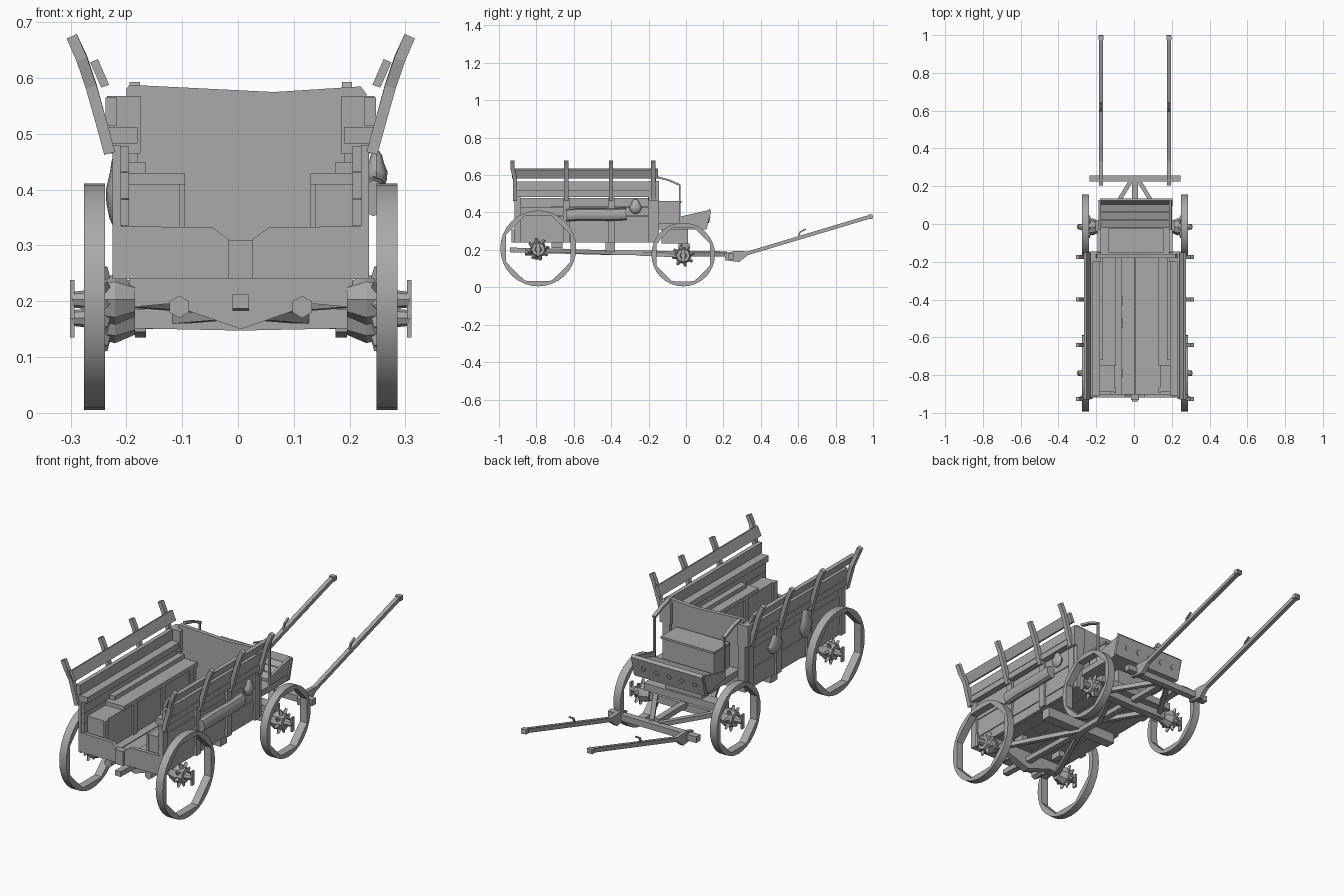
import bpy, bmesh, math
from mathutils import Vector, Matrix

old = bpy.data.objects.get("Cube")
if old:
    bpy.data.objects.remove(old, do_unlink=True)

GREY = (0.4, 0.4, 0.4, 1)
wood = bpy.data.materials.new("weathered grey")
wood.use_nodes = True
wood.diffuse_color = GREY
wood.node_tree.nodes["Principled BSDF"].inputs["Base Color"].default_value = GREY
SHIFT = 0.005


def finish(name, bm, smooth=False):
    bmesh.ops.recalc_face_normals(bm, faces=bm.faces)
    bmesh.ops.translate(bm, verts=bm.verts, vec=(SHIFT, 0, 0))
    me = bpy.data.meshes.new(name)
    bm.to_mesh(me)
    bm.free()
    me.materials.append(wood)
    ob = bpy.data.objects.new(name, me)
    bpy.context.collection.objects.link(ob)
    if smooth:
        bpy.ops.object.select_all(action='DESELECT')
        ob.select_set(True)
        bpy.context.view_layer.objects.active = ob
        bpy.ops.object.shade_smooth_by_angle(angle=math.radians(35))
    return ob


def box(name, x, y, z):
    bm = bmesh.new()
    bmesh.ops.create_cube(bm, size=1)
    for v in bm.verts:
        v.co = [(a[0] + a[1]) / 2 + c * (a[1] - a[0]) for a, c in zip((x, y, z), v.co)]
    return finish(name, bm)


def side_box(name, s, x, y, z):
    return box(name, sorted((s * x[0], s * x[1])), y, z)


def prism(name, pts, axis, lo, hi):
    """Extrude a 2D profile along x (points are y,z) or along y (points are x,z)."""
    bm = bmesh.new()
    place = (lambda p, d: (d, p[0], p[1])) if axis == 'x' else (lambda p, d: (p[0], d, p[1]))
    f = bm.faces.new([bm.verts.new(place(p, lo)) for p in pts])
    r = bmesh.ops.extrude_face_region(bm, geom=[f])
    step = (hi - lo, 0, 0) if axis == 'x' else (0, hi - lo, 0)
    bmesh.ops.translate(bm, vec=step, verts=[g for g in r["geom"] if isinstance(g, bmesh.types.BMVert)])
    return finish(name, bm)


def sweep(name, path, w, h, sides=4, smooth=False):
    """Bar along a path; w is its breadth along x (or y for crosswise bars), h the other size."""
    bm = bmesh.new()
    path = [Vector(p) for p in path]
    rings = []
    for i, p in enumerate(path):
        t = (path[min(i + 1, len(path) - 1)] - path[max(i - 1, 0)]).normalized()
        ref = Vector((0, 1, 0)) if abs(t.x) > 0.9 else Vector((1, 0, 0))
        a = (ref - t * ref.dot(t)).normalized()
        b = t.cross(a)
        k = math.sqrt(0.5) if sides == 4 else 0.5
        ang = [(j + 0.5) * math.tau / sides for j in range(sides)]
        rings.append([bm.verts.new(p + a * w * k * math.cos(q) + b * h * k * math.sin(q)) for q in ang])
    for r0, r1 in zip(rings, rings[1:]):
        for j in range(sides):
            n = (j + 1) % sides
            bm.faces.new((r0[j], r0[n], r1[n], r1[j]))
    bm.faces.new(rings[0])
    bm.faces.new(rings[-1])
    return finish(name, bm, smooth)


def blob(name, loc, size):
    bm = bmesh.new()
    bmesh.ops.create_uvsphere(bm, u_segments=12, v_segments=8, radius=1)
    for v in bm.verts:
        pinch = 0.75 if v.co.z > 0.3 else 1
        v.co = [l + c * d * k for l, c, d, k in zip(loc, v.co, size, (pinch, pinch, 1))]
    return finish(name, bm, True)


def rim(name, s, y, r):
    """Round tyre with an eight-sided opening."""
    bm = bmesh.new()
    n, rings = 32, []
    for i in range(n):
        a = i * math.tau / n
        off = (a + math.pi / 8) % (math.pi / 4) - math.pi / 8
        inner = (r - 0.028) * math.cos(math.pi / 8) / math.cos(off) + 0.012
        rings.append([bm.verts.new((s * x, y + q * math.cos(a), r + 0.005 + q * math.sin(a)))
                      for x, q in ((0.243, inner), (0.243, r), (0.281, r), (0.281, inner))])
    for i in range(n):
        for j in range(4):
            k = (j + 1) % 4
            bm.faces.new((rings[i][j], rings[i][k], rings[(i + 1) % n][k], rings[(i + 1) % n][j]))
    finish(name, bm, True)


def hub(name, s, y, z):
    bm = bmesh.new()
    for x0, x1, r0, r1 in ((0.19, 0.225, 0.03, 0.045), (0.225, 0.265, 0.045, 0.036), (0.265, 0.302, 0.018, 0.014)):
        m = Matrix.Translation((s * (x0 + x1) / 2, y, z)) @ Matrix.Rotation(s * math.pi / 2, 4, 'Y')
        bmesh.ops.create_cone(bm, cap_ends=True, segments=8, radius1=r0, radius2=r1, depth=x1 - x0, matrix=m)
    # broken spoke stubs
    for i in range(8):
        m = (Matrix.Translation((s * 0.245, y, z)) @ Matrix.Rotation(i * math.tau / 8 + 0.2, 4, 'X')
             @ Matrix.Translation((0, 0, 0.045)))
        bmesh.ops.create_cone(bm, cap_ends=True, segments=4, radius1=0.014, radius2=0.006, depth=0.03, matrix=m)
    finish(name, bm)


# Wheels and axles
for label, y, r in (("rear", -0.79, 0.203), ("front", -0.015, 0.17)):
    for s in (-1, 1):
        rim(label + "_wheel_rim", s, y, r)
        hub(label + "_wheel_hub", s, y, r)
        side_box(label + "_linchpin", s, (0.298, 0.306), (y - 0.01, y + 0.01), (r - 0.035, r + 0.035))
    mid = 0.225 if label == "rear" else 0.165
    sweep(label + "_axle", [(-0.24, y, r), (-0.12, y, (r + mid) / 2), (0, y, mid), (0.12, y, (r + mid) / 2), (0.24, y, r)], 0.04, 0.035)
prism("rear_bolster", [(-0.2, 0.22), (0, 0.15), (0.2, 0.22), (0.2, 0.24), (-0.2, 0.24)], 'y', -0.81, -0.77)
box("front_bolster", (-0.21, 0.21), (-0.04, 0.02), (0.2, 0.235))
box("front_turning_block", (-0.1, 0.1), (-0.13, 0.01), (0.235, 0.31))

# Undercarriage poles and struts
sweep("centre_pole", [(0, -0.94, 0.2), (0, -0.4, 0.185), (0, 0.22, 0.18)], 0.03, 0.025)
box("pole_hanger", (-0.2, 0.2), (-0.43, -0.38), (0.19, 0.24))
for s in (-1, 1):
    sweep("rear_strut", [(s * 0.19, -0.79, 0.2), (0, -0.38, 0.185)], 0.022, 0.022)
    sweep("front_strut", [(s * 0.17, -0.015, 0.175), (s * 0.02, 0.23, 0.175)], 0.022, 0.022)
    sweep("fork_strut", [(s * 0.12, -0.015, 0.17), (0, -0.25, 0.18)], 0.022, 0.022)
    side_box("bed_bearer", s, (0.1, 0.13), (-0.72, -0.66), (0.21, 0.24))
    sweep("pole_knob", [(s * 0.11, -0.86, 0.19), (s * 0.11, -0.8, 0.19)], 0.04, 0.04, 6)

# Shafts with crossbar
sweep("shaft_crossbar", [(-0.24, 0.24, 0.165), (-0.19, 0.24, 0.165), (0.19, 0.24, 0.165), (0.24, 0.24, 0.165)], 0.032, 0.03)
SHAFT = [(0.205, 0.18), (0.21, 0.145), (0.285, 0.135), (0.33, 0.172), (0.98, 0.366), (1, 0.378), (0.995, 0.388), (0.96, 0.381), (0.33, 0.192), (0.26, 0.195)]
for s in (-1, 1):
    prism("shaft", SHAFT, 'x', s * 0.18 - 0.01, s * 0.18 + 0.01)
    box("shaft_tip", (s * 0.18 - 0.014, s * 0.18 + 0.014), (0.975, 0.998), (0.366, 0.388))
    sweep("shaft_hook", [(s * 0.18, 0.6, 0.27), (s * 0.18, 0.61, 0.295), (s * 0.18, 0.64, 0.312)], 0.008, 0.008)

# Bed floor
for i in range(6):
    x = -0.2 + i * 0.4 / 6
    box("floor_plank", (x, x + 0.0655), (-0.915, -0.17), (0.24, 0.258 + 0.003 * (i % 2)))

# Side walls, benches and rails
POST = [(0.235, 0.465), (0.25, 0.52), (0.268, 0.585), (0.285, 0.635), (0.303, 0.675)]
for s in (-1, 1):
    for i in range(5):
        z = 0.24 + i * 0.048
        side_box("side_plank", s, (0.2, 0.218 + 0.003 * (i % 2)), (-0.915, -0.16), (z, z + 0.0465))
    for y in (-0.9, -0.64, -0.4, -0.185):
        side_box("side_batten", s, (0.215, 0.23), (y - 0.018, y + 0.018), (0.24, 0.48))
    side_box("wall_ledge", s, (0.185, 0.243), (-0.91, -0.17), (0.483, 0.512))
    side_box("lower_rail", s, (0.222, 0.242), (-0.915, -0.19), (0.515, 0.565))
    rail = [(s * x, z) for x, z in ((0.236, 0.588), (0.25, 0.583), (0.27, 0.628), (0.256, 0.634))]
    prism("upper_rail", rail, 'y', -0.93, -0.15)
    for y in (-0.915, -0.64, -0.4, -0.175):
        sweep("rail_post", [(s * x, y - 0.012 * (z > 0.6) * (y < -0.8), z) for x, z in POST], 0.02, 0.022)
    inner = 0.1 if s < 0 else 0.125
    side_box("bench_box", s, (inner + 0.008, 0.2), (-0.89, -0.18), (0.255, 0.41))
    side_box("bench_seat", s, (inner, 0.2), (-0.75, -0.18), (0.41, 0.43))
    side_box("bench_back", s, (0.17, 0.2), (-0.72, -0.18), (0.43, 0.45))
    for y in (-0.88, -0.66, -0.44, -0.22):
        side_box("bench_stile", s, (inner, inner + 0.01), (y - 0.015, y + 0.015), (0.255, 0.41))

# Tailgate with a dipped middle
gate = [(-0.225, 0.24), (0.225, 0.24), (0.225, 0.335), (0.05, 0.332), (0.02, 0.31), (-0.02, 0.31), (-0.05, 0.332), (-0.225, 0.335)]
prism("tailgate", gate, 'y', -0.918, -0.9)
box("tailgate_block", (-0.022, 0.022), (-0.932, -0.9), (0.24, 0.31))

# Front wall and corner posts
wall = [(-0.205, 0.24), (0.225, 0.24), (0.225, 0.572), (0.215, 0.585), (0.06, 0.575), (-0.2, 0.588), (-0.205, 0.58)]
prism("front_wall", wall, 'y', -0.18, -0.16)
for s in (-1, 1):
    side_box("corner_panel", s, (0.18, 0.24), (-0.2, -0.145), (0.465, 0.568))
    side_box("corner_post", s, (0.185, 0.225), (-0.185, -0.145), (0.24, 0.465))
    sweep("hand_rail", [(s * 0.19, -0.15, 0.588), (s * 0.19, -0.09, 0.572), (s * 0.19, -0.03, 0.545)], 0.018, 0.01)
    sweep("hand_rail_rod", [(s * 0.19, -0.033, 0.545), (s * 0.19, -0.033, 0.34)], 0.009, 0.009)

# Driver platform, seat and footboard
box("driver_floor", (-0.185, 0.195), (-0.16, 0.11), (0.31, 0.34))
box("driver_seat", (-0.135, 0.145), (-0.15, -0.03), (0.34, 0.455))
box("driver_seat_top", (-0.14, 0.15), (-0.15, -0.025), (0.452, 0.462))
for i in range(3):
    y, z = -0.02 + i * 0.042, 0.345 + i * 0.013
    prism("foot_plank", [(y, z), (y + 0.039, z + 0.011), (y + 0.039, z + 0.024), (y, z + 0.013)], 'x', -0.18, 0.19)
prism("dash_board", [(0.095, 0.315), (0.11, 0.312), (0.135, 0.408), (0.125, 0.42)], 'x', -0.185, 0.2)
for s in (-1, 1):
    cheek = [(-0.03, 0.34), (0.1, 0.32), (0.128, 0.415), (-0.03, 0.378)]
    prism("foot_cheek", cheek, 'x', s * 0.187 - 0.006, s * 0.187 + 0.006)
for i in range(5):
    x, r = -0.14 + i * 0.07, 0.012 + 0.004 * (i % 2)
    bm = bmesh.new()
    m = Matrix.Translation((x, 0.124, 0.36)) @ Matrix.Rotation(math.radians(75), 4, 'X')
    bmesh.ops.create_cone(bm, cap_ends=True, segments=4 if i % 2 else 10, radius1=r, radius2=r, depth=0.006, matrix=m)
    finish("dash_ornament", bm)

# Luggage hung on the sides
sweep("bed_roll", [(0.238, -0.64, 0.385), (0.24, -0.56, 0.39), (0.24, -0.4, 0.388), (0.238, -0.32, 0.392)], 0.05, 0.065, 10, True)
blob("right_hand_pouch", (0.243, -0.27, 0.432), (0.02, 0.033, 0.04))
blob("hanging_sack", (-0.22, -0.62, 0.4), (0.022, 0.045, 0.072))
blob("round_bag", (-0.222, -0.38, 0.39), (0.02, 0.055, 0.045))
